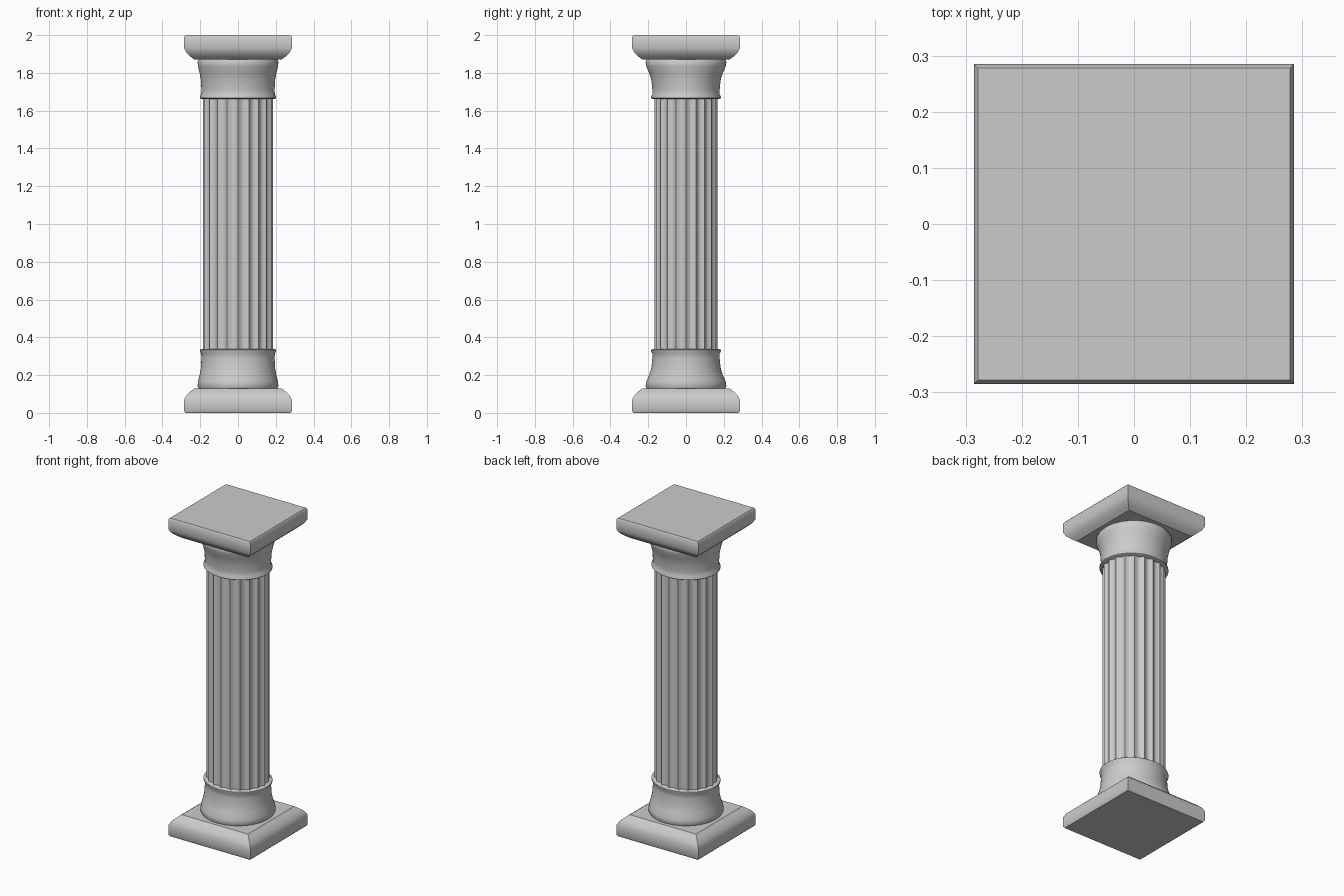
import bpy
import bmesh
from math import sin, cos, pi, radians

if "Cube" in bpy.data.objects:
    bpy.data.objects.remove(bpy.data.objects["Cube"])


def loft(name, rings, angle):
    """Skin a stack of equal-length point rings and cap both ends."""
    bm = bmesh.new()
    rows = [[bm.verts.new(p) for p in ring] for ring in rings]
    n = len(rows[0])
    for a, b in zip(rows, rows[1:]):
        for i in range(n):
            j = (i + 1) % n
            bm.faces.new((a[i], a[j], b[j], b[i]))
    bm.faces.new(rows[0][::-1])
    bm.faces.new(rows[-1])
    bmesh.ops.recalc_face_normals(bm, faces=bm.faces)
    mesh = bpy.data.meshes.new(name)
    bm.to_mesh(mesh)
    bm.free()
    obj = bpy.data.objects.new(name, mesh)
    bpy.context.collection.objects.link(obj)
    bpy.ops.object.select_all(action='DESELECT')
    obj.select_set(True)
    bpy.context.view_layer.objects.active = obj
    bpy.ops.object.shade_smooth_by_angle(angle=radians(angle))
    return obj


def square(h, z):
    return [(-h, -h, z), (h, -h, z), (h, h, z), (-h, h, z)]


def ellipse(rx, ry, z, n=64):
    return [(rx * cos(2 * pi * i / n), ry * sin(2 * pi * i / n), z) for i in range(n)]


def fluted(rx, ry, z, flutes=20, steps=8, depth=0.014):
    # rounded grooves separated by sharp ridges
    pts = []
    n = flutes * steps
    for i in range(n):
        a = 2 * pi * i / n
        d = depth * sin(pi * (i % steps) / steps)
        pts.append(((rx - d) * cos(a), (ry - d) * sin(a), z))
    return pts


# Square slabs: (half width, distance from the outer end)
slab = [(0.278, 0.0), (0.285, 0.01), (0.285, 0.07), (0.272, 0.095), (0.25, 0.115), (0.23, 0.13)]

# Round collars: (x radius, y radius, distance from the outer end)
collar = [(0.205, 0.205, 0.125), (0.214, 0.214, 0.14), (0.212, 0.211, 0.165),
          (0.203, 0.195, 0.20), (0.196, 0.183, 0.24), (0.194, 0.178, 0.29),
          (0.195, 0.178, 0.315), (0.202, 0.184, 0.325), (0.202, 0.184, 0.333),
          (0.196, 0.178, 0.337)]

# Base and capital mirror each other
for end, flip in (("base", False), ("capital", True)):
    def height(z):
        return 2 - z if flip else z
    loft(end + "_slab", [square(h, height(z)) for h, z in slab], 35)
    loft(end + "_collar", [ellipse(rx, ry, height(z)) for rx, ry, z in collar], 50)

# Fluted shaft
loft("fluted_shaft", [fluted(0.186, 0.168, z) for z in (0.32, 1.68)], 40)
